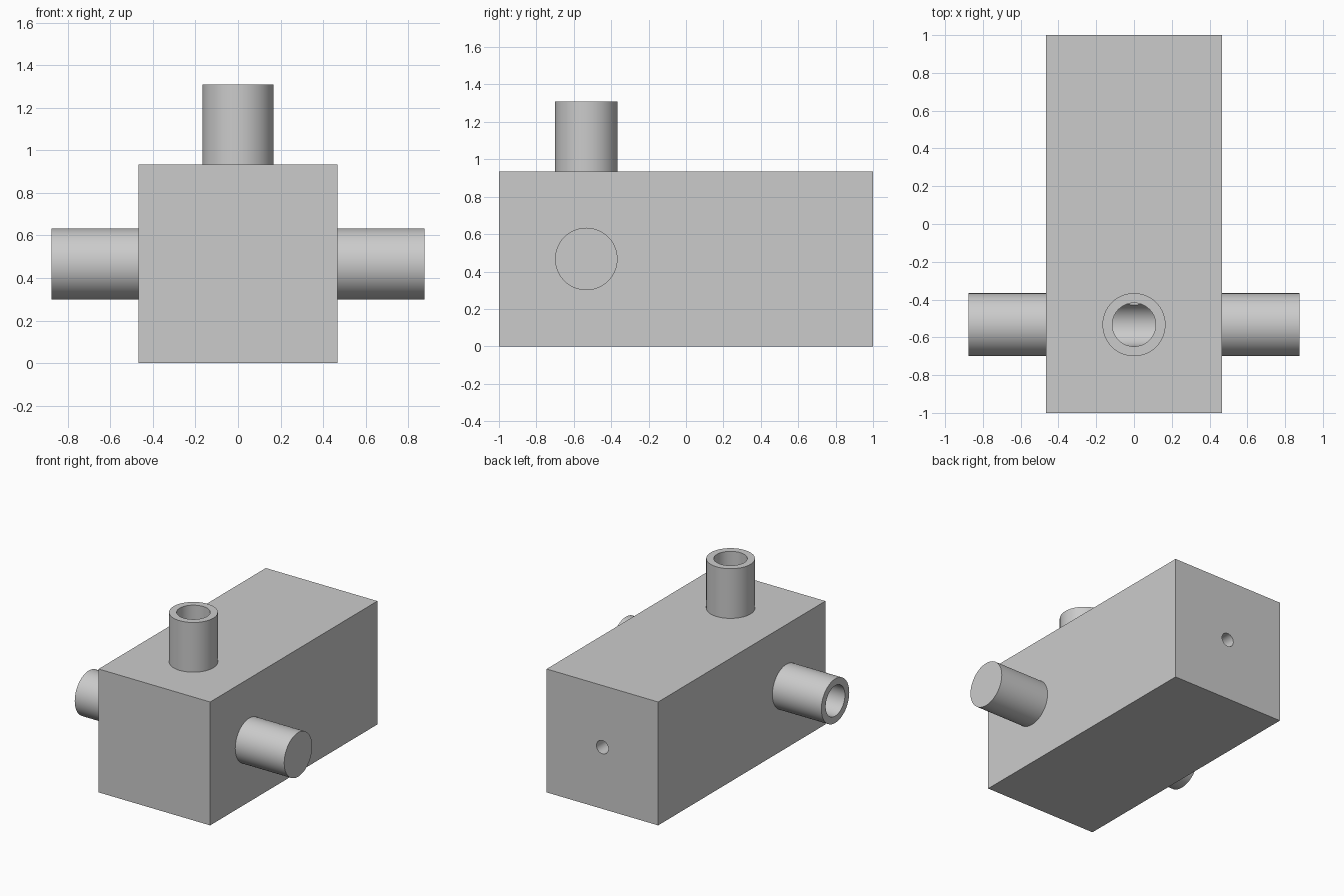
import bpy
import math

cube = bpy.data.objects.get("Cube")
if cube:
    bpy.data.objects.remove(cube, do_unlink=True)

WIDTH, LENGTH, HEIGHT = 0.934, 2.0, 0.934
PORT_Y, MID_Z = -0.533, HEIGHT / 2
PIPE_R, BORE_R, DRAIN_R = 0.167, 0.115, 0.05
SIDE_END, TOP_END = 0.877, 1.31

grey = bpy.data.materials.new("plain_grey")
grey.use_nodes = True
GREY = (0.6, 0.6, 0.6, 1)
grey.diffuse_color = GREY
grey.node_tree.nodes["Principled BSDF"].inputs["Base Color"].default_value = GREY


def rod(name, axis, start, end, radius):
    """Cylinder along an axis, from start to end on that axis."""
    centre = [0, PORT_Y, MID_Z]
    centre["xyz".index(axis)] = (start + end) / 2
    turn = {"x": (0, math.pi / 2, 0), "y": (math.pi / 2, 0, 0), "z": (0, 0, 0)}[axis]
    bpy.ops.mesh.primitive_cylinder_add(vertices=64, radius=radius, depth=end - start,
                                        location=centre, rotation=turn)
    ob = bpy.context.object
    ob.name = name
    ob.data.materials.append(grey)
    return ob


def drill(part, cutters):
    """Cut the bores out of a part and shade it with crisp rims."""
    bpy.ops.object.select_all(action="DESELECT")
    bpy.context.view_layer.objects.active = part
    part.select_set(True)
    for cutter in cutters:
        mod = part.modifiers.new("bore", "BOOLEAN")
        mod.operation = "DIFFERENCE"
        mod.solver = "EXACT"
        mod.object = cutter
        bpy.ops.object.modifier_apply(modifier=mod.name)
    bpy.ops.object.shade_smooth_by_angle(angle=math.radians(30))


# Block
bpy.ops.mesh.primitive_cube_add(size=1, location=(0, 0, MID_Z))
block = bpy.context.object
block.name = "block"
block.scale = (WIDTH, LENGTH, HEIGHT)
bpy.ops.object.transform_apply(location=False, rotation=False, scale=True)
block.data.materials.append(grey)

# Pipe stubs: top and right are open, left is closed
top_pipe = rod("top_pipe", "z", HEIGHT, TOP_END, PIPE_R)
right_pipe = rod("right_pipe", "x", -SIDE_END, -WIDTH / 2, PIPE_R)
left_pipe = rod("left_pipe", "x", WIDTH / 2, SIDE_END, PIPE_R)

# Bores: vertical and cross bores meet, with a narrow hole from the back
top_bore = rod("top_bore", "z", MID_Z, TOP_END + 0.1, BORE_R)
cross_bore = rod("cross_bore", "x", -SIDE_END - 0.1, WIDTH / 2 - 0.1, BORE_R)
back_bore = rod("back_bore", "y", PORT_Y, LENGTH / 2 + 0.1, DRAIN_R)

drill(block, [top_bore, cross_bore, back_bore])
drill(top_pipe, [top_bore])
drill(right_pipe, [cross_bore])
drill(left_pipe, [])

for cutter in (top_bore, cross_bore, back_bore):
    bpy.data.objects.remove(cutter, do_unlink=True)
